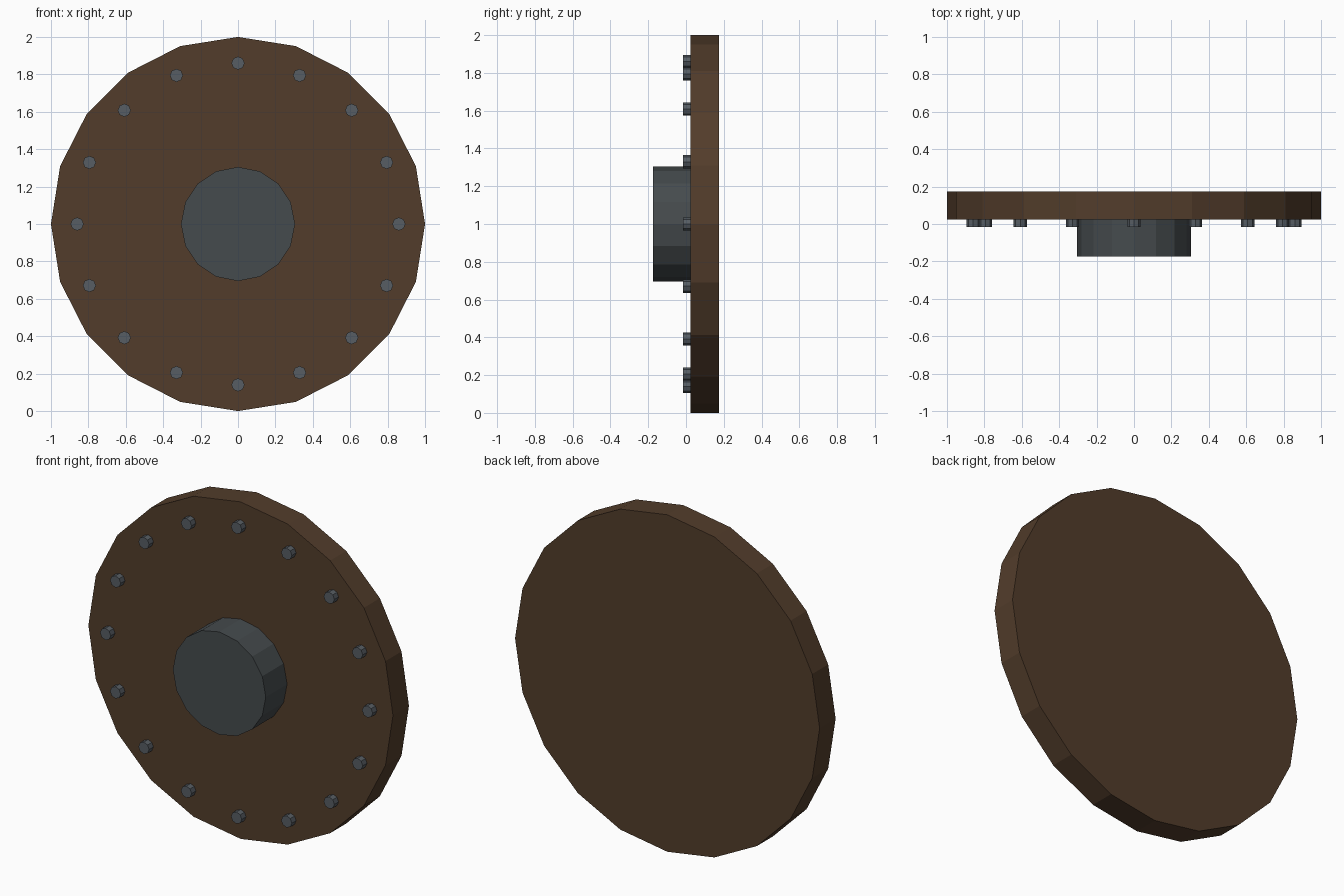
import bpy
from math import sin, cos, pi

if "Cube" in bpy.data.objects:
    bpy.data.objects.remove(bpy.data.objects["Cube"])


def material(name, rgb):
    m = bpy.data.materials.new(name)
    m.diffuse_color = (*rgb, 1)
    m.use_nodes = True
    m.node_tree.nodes["Principled BSDF"].inputs["Base Color"].default_value = m.diffuse_color
    return m


wood = material("dark_wood", (0.085, 0.046, 0.024))
iron = material("dark_iron", (0.06, 0.07, 0.075))
steel = material("stud_steel", (0.095, 0.11, 0.125))


def disc(name, sides, radius, y0, y1, mat, x=0, z=1):
    """Flat-shaded cylinder along y, from y0 to y1, with a corner at the top."""
    bpy.ops.mesh.primitive_cylinder_add(
        vertices=sides, radius=radius, depth=y1 - y0,
        location=(x, (y0 + y1) / 2, z), rotation=(pi / 2, 0, 0))
    ob = bpy.context.object
    ob.name = name
    ob.data.materials.append(mat)
    return ob


# Round wooden board
disc("shield_board", 20, 1.0, 0.025, 0.175, wood)

# Central metal boss
disc("center_boss", 16, 0.305, -0.175, 0.025, iron)

# Ring of rim studs
for i in range(16):
    a = 2 * pi * i / 16
    disc(f"rim_stud_{i + 1}", 8, 0.035, -0.015, 0.03, steel,
         0.86 * sin(a), 1 + 0.86 * cos(a))
